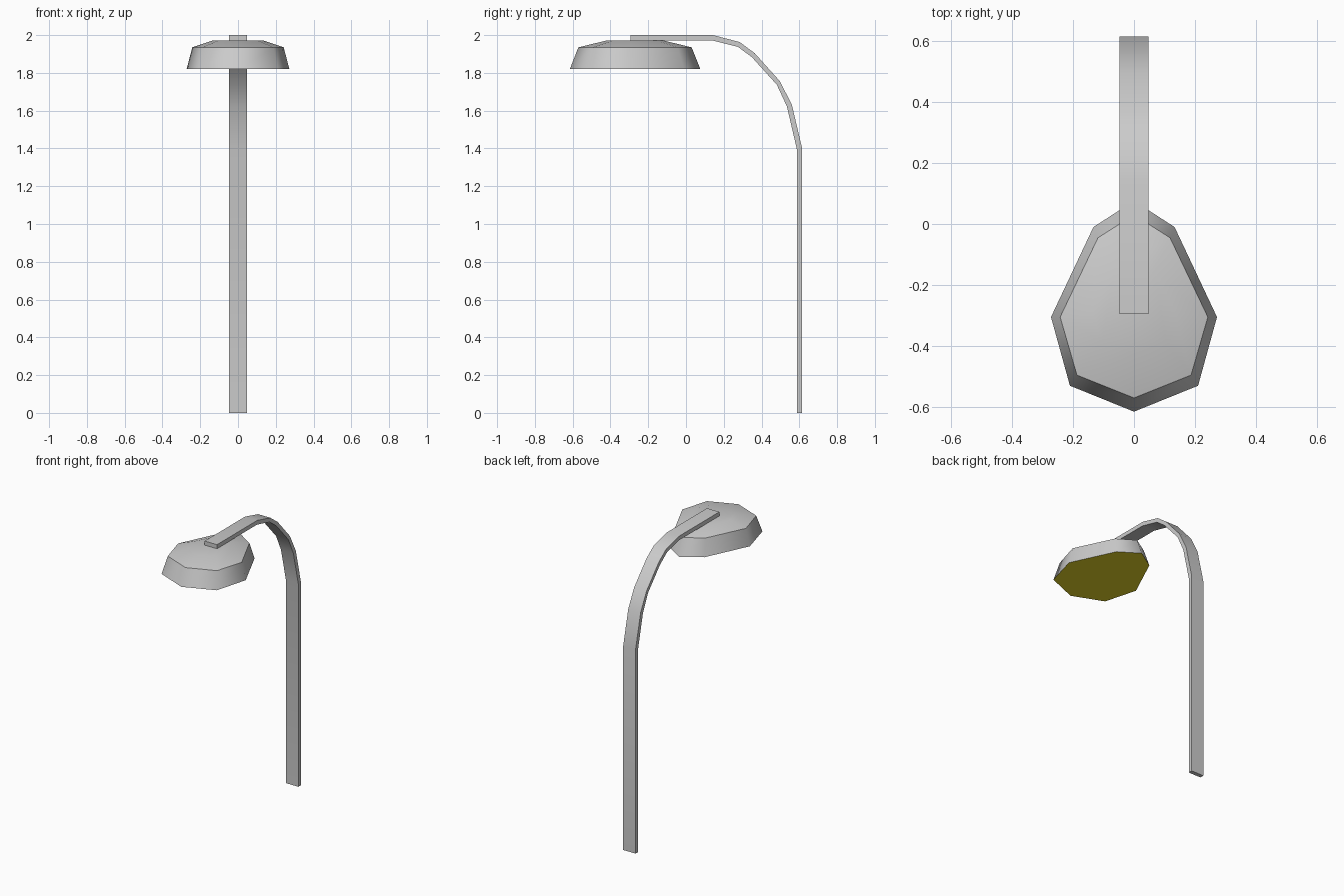
import bpy, bmesh

if "Cube" in bpy.data.objects:
    bpy.data.objects.remove(bpy.data.objects["Cube"])

def make_object(name, bm):
    bmesh.ops.recalc_face_normals(bm, faces=bm.faces)
    for f in bm.faces:
        f.smooth = True
    mesh = bpy.data.meshes.new(name)
    bm.to_mesh(mesh)
    bm.free()
    obj = bpy.data.objects.new(name, mesh)
    bpy.context.collection.objects.link(obj)
    return obj

def ring(bm, half, z):
    # Mirror a half outline (front tip to back tip) into a closed loop
    pts = half + [(-x, y) for x, y in reversed(half[1:-1])]
    return [bm.verts.new((x, y, z)) for x, y in pts]

def sharpen(loop_a):
    # Mark a closed loop of edges as sharp
    for v, w in zip(loop_a, loop_a[1:] + loop_a[:1]):
        for e in v.link_edges:
            if e.other_vert(v) == w:
                e.smooth = False

# Bent flat-bar pole: (outer y, z), (inner y, z) along the arc
W = 0.047
outer = [(0.615, 0), (0.615, 1.4), (0.56, 1.633), (0.496, 1.757),
         (0.364, 1.904), (0.285, 1.963), (0.143, 2.0), (-0.295, 2.0)]
inner = [(0.587, 0), (0.587, 1.395), (0.534, 1.623), (0.481, 1.737),
         (0.349, 1.883), (0.275, 1.938), (0.138, 1.972), (-0.295, 1.972)]
bm = bmesh.new()
sections = [[bm.verts.new((sx * W, y, z)) for sx, (y, z) in
             ((-1, o), (1, o), (1, i), (-1, i))] for o, i in zip(outer, inner)]
for a, b in zip(sections, sections[1:]):
    for k in range(4):
        bm.faces.new((a[k], a[(k + 1) % 4], b[(k + 1) % 4], b[k]))
bm.faces.new(sections[0])
bm.faces.new(sections[-1])
pole = make_object("pole", bm)
bpy.context.view_layer.objects.active = pole
pole.select_set(True)
bpy.ops.object.shade_smooth_by_angle(angle=0.6)

# Lamp hood: wide rim, shoulder, and low domed top
rim = [(0, -0.615), (0.21, -0.53), (0.272, -0.305), (0.133, -0.01), (0, 0.076)]
shoulder = [(0, -0.57), (0.187, -0.495), (0.242, -0.305), (0.118, -0.045), (0, 0.03)]
crown = [(x * 0.56, -0.27 + (y + 0.27) * 0.51) for x, y in shoulder]
bm = bmesh.new()
loops = [ring(bm, rim, 1.82), ring(bm, shoulder, 1.935), ring(bm, crown, 1.971)]
for a, b in zip(loops, loops[1:]):
    for k in range(8):
        n = (k + 1) % 8
        bm.faces.new((a[k], a[n], b[n], b[k]))
bm.faces.new(loops[2])
base = bm.faces.new(loops[0])
sharpen(loops[0])
sharpen(loops[1])
bmesh.ops.recalc_face_normals(bm, faces=bm.faces)
bmesh.ops.delete(bm, geom=[base], context='FACES_ONLY')
make_object("lamp_hood", bm)

# Yellow lens closing the underside
bm = bmesh.new()
bm.faces.new(list(reversed(ring(bm, rim, 1.82))))
lens = make_object("lens", bm)
if lens.data.polygons[0].normal.z > 0:
    lens.data.flip_normals()
yellow = bpy.data.materials.new("yellow_glow")
yellow.diffuse_color = (0.8, 0.68, 0.02, 1)
yellow.use_nodes = True
yellow.node_tree.nodes["Principled BSDF"].inputs["Base Color"].default_value = yellow.diffuse_color
lens.data.materials.append(yellow)
